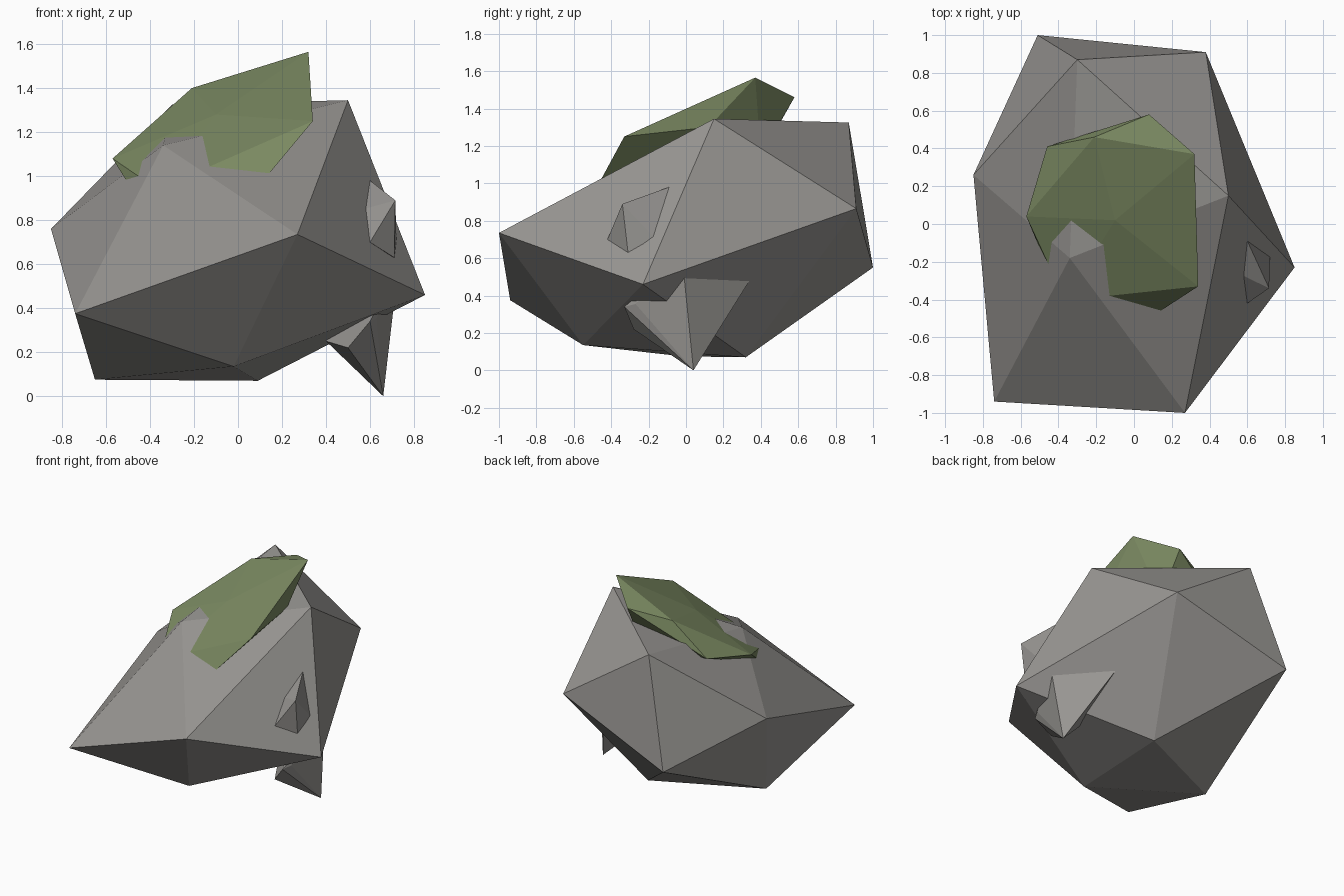
import bpy, bmesh

if "Cube" in bpy.data.objects:
    bpy.data.objects.remove(bpy.data.objects["Cube"])


def material(name, rgb):
    m = bpy.data.materials.new(name)
    m.diffuse_color = (*rgb, 1)
    m.use_nodes = True
    m.node_tree.nodes["Principled BSDF"].inputs["Base Color"].default_value = m.diffuse_color
    return m


def finish(bm, name, mat):
    bmesh.ops.recalc_face_normals(bm, faces=bm.faces[:])
    mesh = bpy.data.meshes.new(name)
    bm.to_mesh(mesh)
    bm.free()
    mesh.materials.append(mat)
    obj = bpy.data.objects.new(name, mesh)
    bpy.context.collection.objects.link(obj)


def chunk(name, points, mat):
    """Faceted convex lump around a few corner points."""
    bm = bmesh.new()
    for p in points:
        bm.verts.new(p)
    r = bmesh.ops.convex_hull(bm, input=bm.verts[:])
    loose = [v for v in bm.verts if not v.link_faces]
    bmesh.ops.delete(bm, geom=loose, context='VERTS')
    finish(bm, name, mat)


stone = material("stone grey", (0.31, 0.30, 0.285))
moss = material("moss green", (0.195, 0.25, 0.12))

# Boulder: a distorted icosahedron with lettered corners
corners = {
    'A': (-0.51, 1.00, 0.55), 'B': (0.38, 0.91, 0.865), 'C': (-0.85, 0.26, 0.76),
    'D': (-0.74, -0.94, 0.375), 'E': (0.27, -1.00, 0.735), 'F': (0.85, -0.23, 0.46),
    'G': (0.50, 0.15, 1.345), 'H': (-0.30, 0.87, 1.325), 'I': (-0.34, -0.18, 1.14),
    'J': (-0.02, -0.55, 0.135), 'K': (0.09, 0.32, 0.07), 'L': (-0.65, -0.02, 0.075),
}
faces = ("IGH IEG IDE ICD IHC GEF GFB GBH HBA HAC "
         "CAL CLD DLJ DJE EJF FJK FKB BKA AKL LKJ")
bm = bmesh.new()
v = {k: bm.verts.new(p) for k, p in corners.items()}
for f in faces.split():
    bm.faces.new([v[k] for k in f])
finish(bm, "boulder", stone)

# Moss cap draped over the top, sunk into the boulder
chunk("moss_cap", [
    (0.32, 0.37, 1.565), (0.34, -0.33, 1.25), (0.08, 0.58, 1.46), (-0.21, 0.46, 1.40),
    (-0.57, 0.04, 1.08), (-0.46, 0.41, 1.16), (-0.10, 0.02, 1.28), (-0.365, -0.405, 0.94),
    (0.04, -0.525, 0.89), (-0.47, -0.20, 0.92), (0.32, 0.12, 1.30), (0.10, 0.40, 1.15),
], moss)

# Pointed shard under the right side
chunk("lower_shard", [
    (0.66, 0.04, 0.0), (0.73, -0.02, 0.60), (0.41, 0.39, 0.56), (0.63, -0.27, 0.355),
    (0.60, -0.33, 0.34), (0.50, -0.28, 0.22), (0.40, -0.10, 0.25), (0.50, 0.0, 0.50),
], stone)

# Small chip on the right face
chunk("side_chip", [
    (0.60, -0.09, 0.98), (0.715, -0.34, 0.89), (0.60, -0.42, 0.70), (0.71, -0.31, 0.63),
    (0.72, -0.17, 0.71), (0.57, -0.27, 0.85), (0.55, -0.25, 0.70),
], stone)
